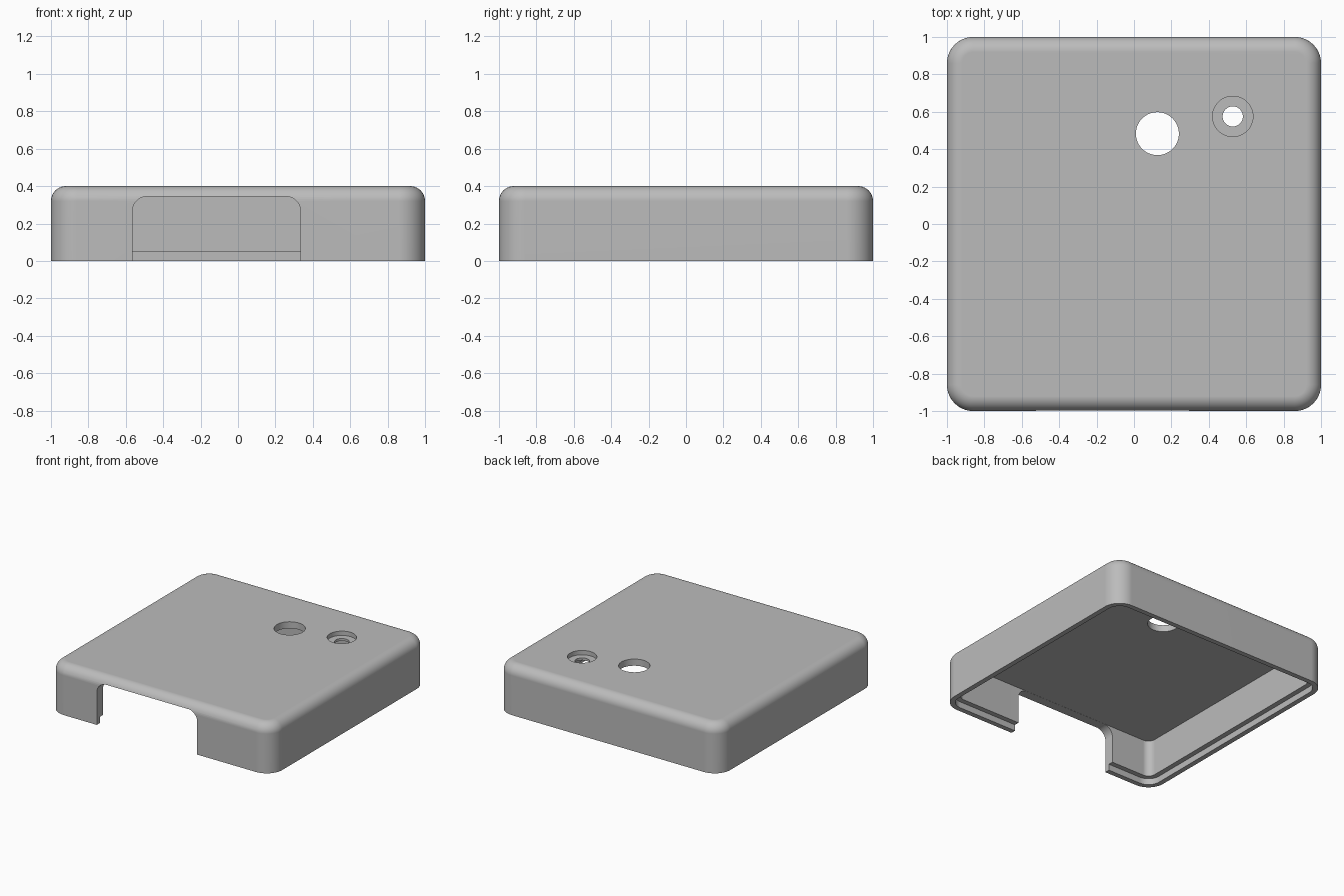
import bpy, bmesh, math
from mathutils import Matrix

if "Cube" in bpy.data.objects:
    bpy.data.objects.remove(bpy.data.objects["Cube"], do_unlink=True)

HEIGHT, CORNER, FILLET = 0.4, 0.14, 0.08
WALL, LIP, LEDGE, CEILING = 0.08, 0.04, 0.05, 0.346
STEPS = 10

grey = bpy.data.materials.new("grey plastic")
grey.use_nodes = True
colour = (0.5, 0.5, 0.5, 1)
grey.diffuse_color = colour
grey.node_tree.nodes["Principled BSDF"].inputs["Base Color"].default_value = colour


def make_object(name, bm):
    bmesh.ops.recalc_face_normals(bm, faces=bm.faces[:])
    mesh = bpy.data.meshes.new(name)
    bm.to_mesh(mesh)
    bm.free()
    mesh.materials.append(grey)
    obj = bpy.data.objects.new(name, mesh)
    bpy.context.collection.objects.link(obj)
    return obj


def rounded_square(inset, z):
    """Points of a rounded square, set in from the outer outline."""
    r = CORNER - inset
    c = 1 - CORNER
    points = []
    for k, (sx, sy) in enumerate([(1, 1), (-1, 1), (-1, -1), (1, -1)]):
        for i in range(STEPS + 1):
            a = (k + i / STEPS) * math.pi / 2
            points.append((sx * c + r * math.cos(a), sy * c + r * math.sin(a), z))
    return points


def loft(rings):
    """Skin a stack of equal rings and cap both ends."""
    bm = bmesh.new()
    loops = [[bm.verts.new(p) for p in ring] for ring in rings]
    for a, b in zip(loops, loops[1:]):
        for i in range(len(a)):
            j = (i + 1) % len(a)
            bm.faces.new((a[i], a[j], b[j], b[i]))
    bm.faces.new(loops[0])
    bm.faces.new(loops[-1])
    return bm


def cylinder_cutter(name, x, y, radius, bottom, top):
    bm = bmesh.new()
    bmesh.ops.create_cone(bm, cap_ends=True, segments=48, radius1=radius,
                          radius2=radius, depth=top - bottom,
                          matrix=Matrix.Translation((x, y, (top + bottom) / 2)))
    return make_object(name, bm)


def slot_cutter(name, left, right, top, r):
    """Arched opening profile pushed through the front wall."""
    profile = [(left, -0.1), (right, -0.1)]
    for cx, start in ((right - r, 0), (left + r, math.pi / 2)):
        for i in range(STEPS + 1):
            a = start + i / STEPS * math.pi / 2
            profile.append((cx + r * math.cos(a), top - r + r * math.sin(a)))
    return make_object(name, loft([[(x, y, z) for x, z in profile] for y in (-1.1, -0.88)]))


# Hollow cover: ceiling, inner wall, stepped lip, outer wall, rounded top edge
section = [(WALL, CEILING), (WALL, LEDGE), (LIP, LEDGE), (LIP, 0), (0, 0)]
for i in range(STEPS + 1):
    a = i / STEPS * math.pi / 2
    section.append((FILLET * (1 - math.cos(a)), HEIGHT - FILLET + FILLET * math.sin(a)))
cover = make_object("cover", loft([rounded_square(d, z) for d, z in section]))

# Openings: front slot, large round hole, recessed small hole
cutters = [
    slot_cutter("slot_cutter", -0.565, 0.335, 0.345, 0.08),
    cylinder_cutter("large_hole_cutter", 0.125, 0.483, 0.115, 0.2, 0.6),
    cylinder_cutter("recess_cutter", 0.528, 0.575, 0.108, 0.365, 0.6),
    cylinder_cutter("small_hole_cutter", 0.528, 0.575, 0.054, 0.2, 0.5),
]
bpy.ops.object.select_all(action="DESELECT")
bpy.context.view_layer.objects.active = cover
cover.select_set(True)
for cutter in cutters:
    cutter.hide_render = True
    mod = cover.modifiers.new(cutter.name, "BOOLEAN")
    mod.operation = "DIFFERENCE"
    mod.solver = "EXACT"
    mod.object = cutter
    bpy.ops.object.modifier_apply(modifier=mod.name)
    bpy.data.objects.remove(cutter, do_unlink=True)

# Smooth rounded edges, flat large faces
bpy.ops.object.shade_smooth_by_angle(angle=math.radians(30))
weighted = cover.modifiers.new("weighted_normals", "WEIGHTED_NORMAL")
weighted.keep_sharp = True
